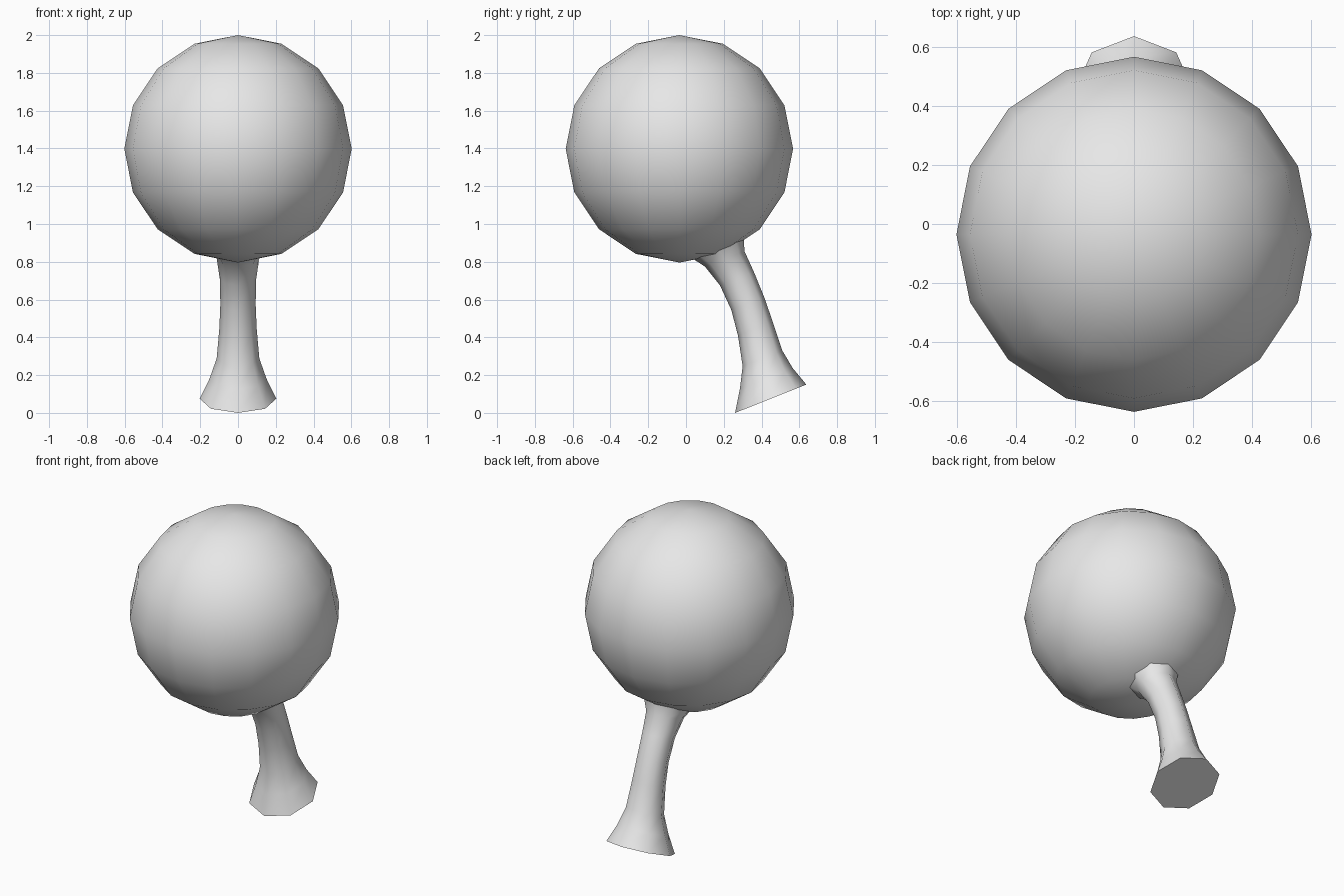
import bpy, bmesh, math
from mathutils import Vector

if "Cube" in bpy.data.objects:
    bpy.data.objects.remove(bpy.data.objects["Cube"])

grey = bpy.data.materials.new("light grey")
grey.diffuse_color = (0.8, 0.8, 0.8, 1)
grey.use_nodes = True
grey.node_tree.nodes["Principled BSDF"].inputs["Base Color"].default_value = grey.diffuse_color


def finish(obj, name, angle):
    obj.name = name
    obj.data.materials.clear()
    obj.data.materials.append(grey)
    bpy.ops.object.select_all(action='DESELECT')
    obj.select_set(True)
    bpy.context.view_layer.objects.active = obj
    bpy.ops.object.shade_smooth_by_angle(angle=math.radians(angle))


# Round head
bpy.ops.mesh.primitive_uv_sphere_add(segments=16, ring_count=8, radius=0.602,
                                     location=(0, -0.035, 1.398))
finish(bpy.context.object, "ball_head", 60)

# Curved stem: front and back edge points (y, z) of each octagonal ring
rings = [
    ((0.26, 0.0), (0.637, 0.15)),
    ((0.285, 0.125), (0.565, 0.237)),
    ((0.30, 0.247), (0.51, 0.33)),
    ((0.275, 0.41), (0.46, 0.48)),
    ((0.24, 0.545), (0.415, 0.61)),
    ((0.18, 0.675), (0.36, 0.745)),
    ((0.10, 0.775), (0.31, 0.855)),
    ((0.03, 0.82), (0.305, 0.925)),
]
bm = bmesh.new()
loops = []
for front, back in rings:
    f, b = Vector((0, *front)), Vector((0, *back))
    centre, axis = (f + b) / 2, (b - f) / 2
    side = Vector((axis.length, 0, 0))
    loops.append([bm.verts.new(centre + side * math.cos(a) + axis * math.sin(a))
                  for a in (i * math.tau / 8 for i in range(8))])
for low, high in zip(loops, loops[1:]):
    for i in range(8):
        j = (i + 1) % 8
        bm.faces.new((low[i], low[j], high[j], high[i]))
bm.faces.new(loops[0][::-1])
bm.faces.new(loops[-1])
bmesh.ops.recalc_face_normals(bm, faces=bm.faces)
mesh = bpy.data.meshes.new("stem")
bm.to_mesh(mesh)
bm.free()
stem = bpy.data.objects.new("stem", mesh)
bpy.context.collection.objects.link(stem)
finish(stem, "flared_stem", 60)
